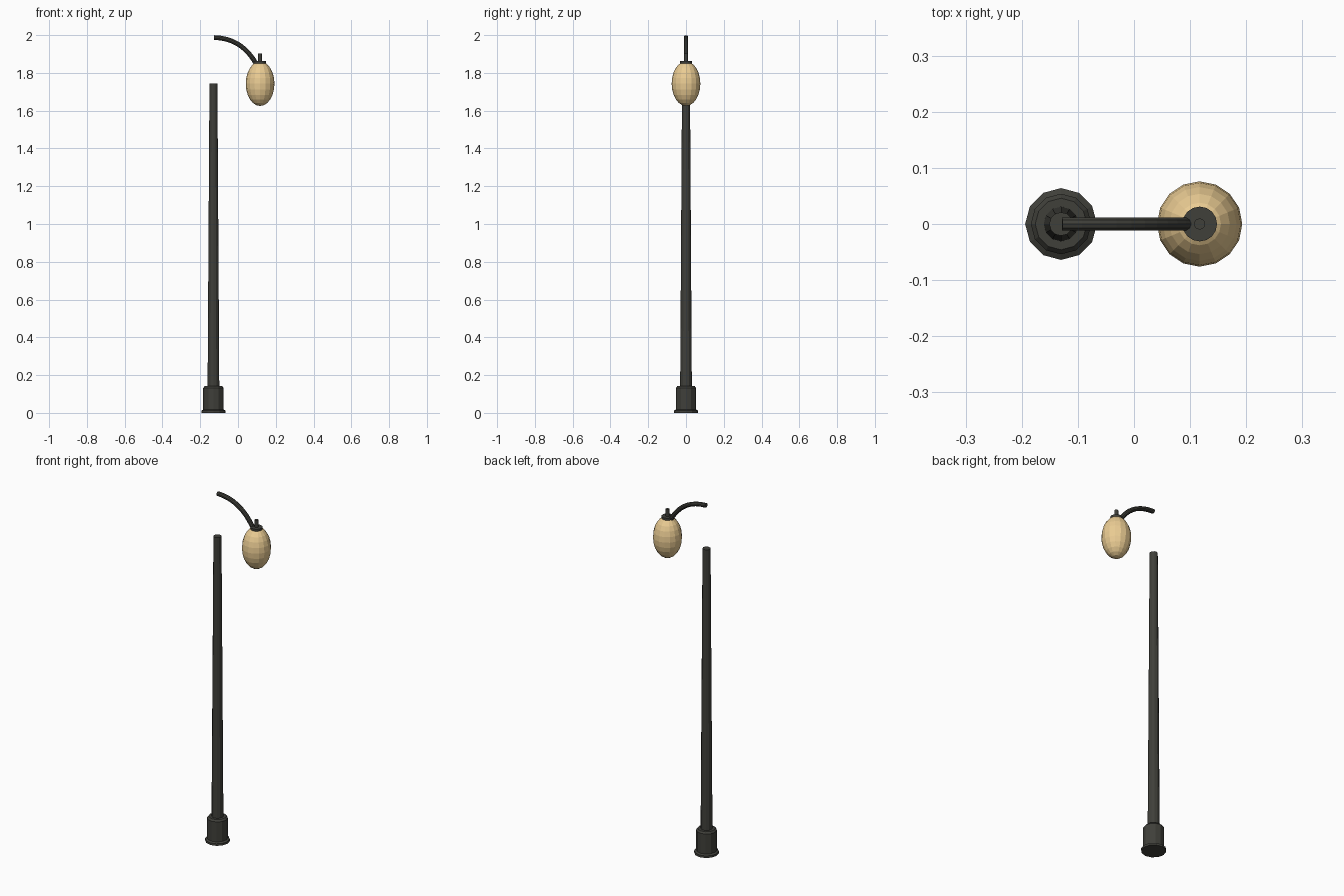
import bpy, bmesh, math
from mathutils import Vector

if "Cube" in bpy.data.objects:
    bpy.data.objects.remove(bpy.data.objects["Cube"])

def material(name, color):
    m = bpy.data.materials.new(name)
    m.diffuse_color = color
    m.use_nodes = True
    m.node_tree.nodes["Principled BSDF"].inputs["Base Color"].default_value = m.diffuse_color
    return m

iron = material("dark_iron", (0.05, 0.05, 0.042, 1))
glow = material("warm_glass", (0.82, 0.60, 0.29, 1))

def finish(name, bm, mat):
    bmesh.ops.recalc_face_normals(bm, faces=bm.faces)
    mesh = bpy.data.meshes.new(name)
    bm.to_mesh(mesh)
    bm.free()
    mesh.materials.append(mat)
    obj = bpy.data.objects.new(name, mesh)
    bpy.context.collection.objects.link(obj)

def skin(name, rings, mat):
    """Join successive rings of points and close both ends."""
    bm = bmesh.new()
    loops = [[bm.verts.new(p) for p in ring] for ring in rings]
    n = len(loops[0])
    for a, b in zip(loops, loops[1:]):
        for i in range(n):
            j = (i + 1) % n
            bm.faces.new((a[i], a[j], b[j], b[i]))
    bm.faces.new(loops[0][::-1])
    bm.faces.new(loops[-1])
    finish(name, bm, mat)

def lathe(name, x, profile, sides, mat):
    angles = [2 * math.pi * i / sides for i in range(sides)]
    skin(name, [[(x + r * math.cos(a), r * math.sin(a), z) for a in angles]
                for r, z in profile], mat)

POLE_X, LAMP_X = -0.13, 0.117

# Stepped foot and tapering pole
lathe("base", POLE_X, [(0.064, 0), (0.064, 0.012), (0.054, 0.018),
                       (0.054, 0.132), (0.046, 0.142), (0.03, 0.142)], 12, iron)
lathe("pole", POLE_X, [(0.031, 0.13), (0.021, 1.743)], 12, iron)

# Curved arm swept along an arc in the xz plane
P = [Vector(p) for p in ((-0.128, 0, 1.987), (-0.01, 0, 1.985),
                         (0.055, 0, 1.92), (0.096, 0, 1.848))]
rings = []
for k in range(11):
    t = k / 10
    s = 1 - t
    c = s**3 * P[0] + 3*s*s*t * P[1] + 3*s*t*t * P[2] + t**3 * P[3]
    d = (s*s * (P[1]-P[0]) + 2*s*t * (P[2]-P[1]) + t*t * (P[3]-P[2])).normalized()
    n = Vector((-d.z, 0, d.x))
    side = Vector((0, 1, 0))
    rings.append([c + 0.0125 * (math.cos(a) * n + math.sin(a) * side)
                  for a in (2 * math.pi * i / 10 for i in range(10))])
skin("arm", rings, iron)

# Egg-shaped globe
bm = bmesh.new()
bmesh.ops.create_uvsphere(bm, u_segments=16, v_segments=12, radius=1)
for v in bm.verts:
    v.co = (LAMP_X + 0.076 * v.co.x, 0.076 * v.co.y, 1.743 + 0.118 * v.co.z)
finish("globe", bm, glow)

# Cap and finial
lathe("globe_cap", LAMP_X, [(0.031, 1.847), (0.031, 1.862)], 16, iron)
lathe("finial", LAMP_X, [(0.01, 1.862), (0.01, 1.902)], 12, iron)
